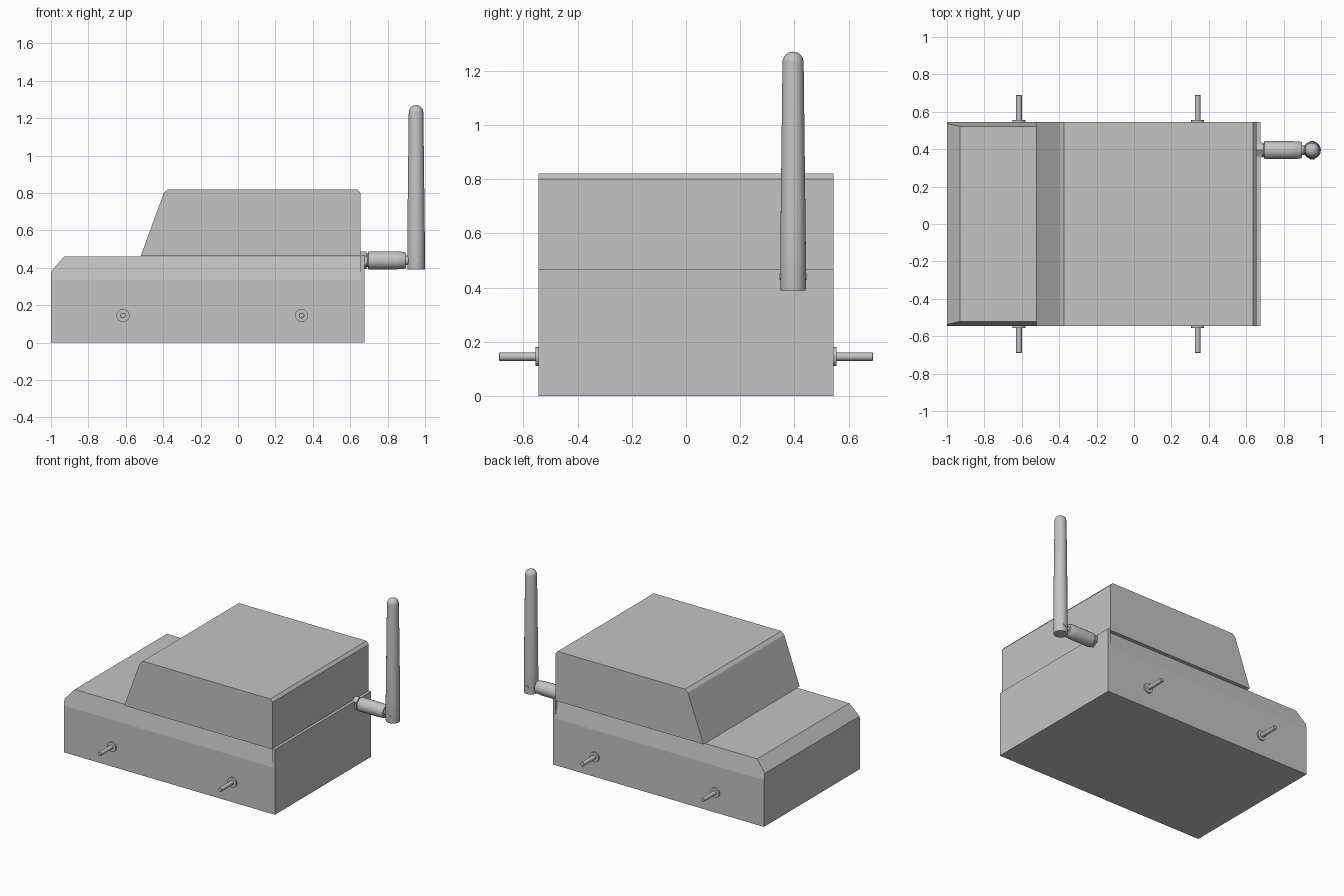
import bpy, bmesh, math
from mathutils import Vector, Matrix

cube = bpy.data.objects.get("Cube")
if cube:
    bpy.data.objects.remove(cube, do_unlink=True)

grey = bpy.data.materials.new("plain grey")
grey.use_nodes = True
COLOUR = (0.55, 0.55, 0.55, 1)
grey.diffuse_color = COLOUR
for node in grey.node_tree.nodes:
    if node.type == 'BSDF_PRINCIPLED':
        node.inputs["Base Color"].default_value = COLOUR


def finish(name, bm, smooth=False):
    bmesh.ops.recalc_face_normals(bm, faces=bm.faces)
    mesh = bpy.data.meshes.new(name)
    bm.to_mesh(mesh)
    bm.free()
    mesh.materials.append(grey)
    obj = bpy.data.objects.new(name, mesh)
    bpy.context.collection.objects.link(obj)
    if smooth:
        bpy.ops.object.select_all(action='DESELECT')
        obj.select_set(True)
        bpy.context.view_layer.objects.active = obj
        bpy.ops.object.shade_smooth_by_angle(angle=math.radians(35))
    return obj


def prism(points, direction):
    """Extrude a closed outline of 3D points along a direction."""
    bm = bmesh.new()
    face = bm.faces.new([bm.verts.new(p) for p in points])
    out = bmesh.ops.extrude_face_region(bm, geom=[face])
    verts = [g for g in out["geom"] if isinstance(g, bmesh.types.BMVert)]
    bmesh.ops.translate(bm, vec=direction, verts=verts)
    return bm


def turned(name, profile, origin, axis, sides=32, smooth=True):
    """Lathe (distance, radius) pairs around an axis starting at origin."""
    bm = bmesh.new()
    turn = Vector((0, 0, 1)).rotation_difference(Vector(axis)).to_matrix().to_4x4()
    place = Matrix.Translation(origin) @ turn
    rings = []
    for d, r in profile:
        rings.append([bm.verts.new(place @ Vector((
            r * math.cos(math.tau * i / sides), r * math.sin(math.tau * i / sides), d)))
            for i in range(sides)])
    for a, b in zip(rings, rings[1:]):
        for i in range(sides):
            j = (i + 1) % sides
            bm.faces.new((a[i], a[j], b[j], b[i]))
    bm.faces.new(rings[0])
    bm.faces.new(rings[-1])
    return finish(name, bm, smooth)


W = 0.545

# Lower body: leaning upper sides, then a sloped edge cut at the nose
section = [(-W, 0), (W, 0), (W, 0.335), (0.522, 0.46), (-0.522, 0.46), (-W, 0.335)]
bm = prism([(-1, y, z) for y, z in section], (1.655, 0, 0))
cut = bmesh.ops.bisect_plane(bm, geom=bm.verts[:] + bm.edges[:] + bm.faces[:],
                             plane_co=(-1, 0, 0.38), plane_no=(-0.08, 0, 0.07),
                             clear_outer=True)
rim = [g for g in cut["geom_cut"] if isinstance(g, bmesh.types.BMEdge)]
bmesh.ops.holes_fill(bm, edges=rim, sides=0)
finish("lower_body", bm)

# Tail plate, full width and slightly taller than the body
tail = [(0.655, -W, 0), (0.675, -W, 0), (0.675, -W, 0.468), (0.655, -W, 0.468)]
finish("tail_plate", prism(tail, (0, 2 * W, 0)))

# Upper housing with a raked front and small chamfers along the top
outline = [(-0.52, 0.463), (0.655, 0.463), (0.655, 0.8), (0.637, 0.82),
           (-0.375, 0.82), (-0.397, 0.8)]
finish("upper_housing", prism([(x, -W, z) for x, z in outline], (0, 2 * W, 0)))

# Axle stubs with collars on both sides
for side, y in (("right", -1), ("left", 1)):
    for place, x in (("nose", -0.615), ("tail", 0.34)):
        base = (x, y * 0.54, 0.145)
        turned(f"{side}_{place}_collar", [(0, 0.035), (0.016, 0.035)], base, (0, y, 0))
        turned(f"{side}_{place}_axle", [(0, 0.015), (0.148, 0.015), (0.15, 0.013)],
               base, (0, y, 0), 20)

# Antenna connector: hex nut, grip sleeve and hinge tongue
AY, AZ, AX = 0.395, 0.44, 0.952
turned("antenna_nut", [(0, 0.047), (0.033, 0.047)], (0.655, AY, AZ), (1, 0, 0), 6, False)
turned("antenna_sleeve", [(0, 0.036), (0.008, 0.036), (0.014, 0.048), (0.16, 0.048),
                          (0.205, 0.045), (0.213, 0.04), (0.213, 0.025), (0.25, 0.025)],
       (0.685, AY, AZ), (1, 0, 0))

# Antenna mast with a domed tip, and its hinge pin
R = 0.039
mast = [(0.39, 0.046), (0.395, 0.047), (0.55, 0.047)]
mast += [(1.27 - R + R * math.sin(a), R * math.cos(a))
         for a in [math.radians(11 * k) for k in range(9)]]
turned("antenna_mast", mast, (AX, AY, 0), (0, 0, 1))
turned("hinge_pin", [(0, 0.012), (0.1, 0.012)], (AX, AY - 0.05, AZ), (0, 1, 0), 16)
